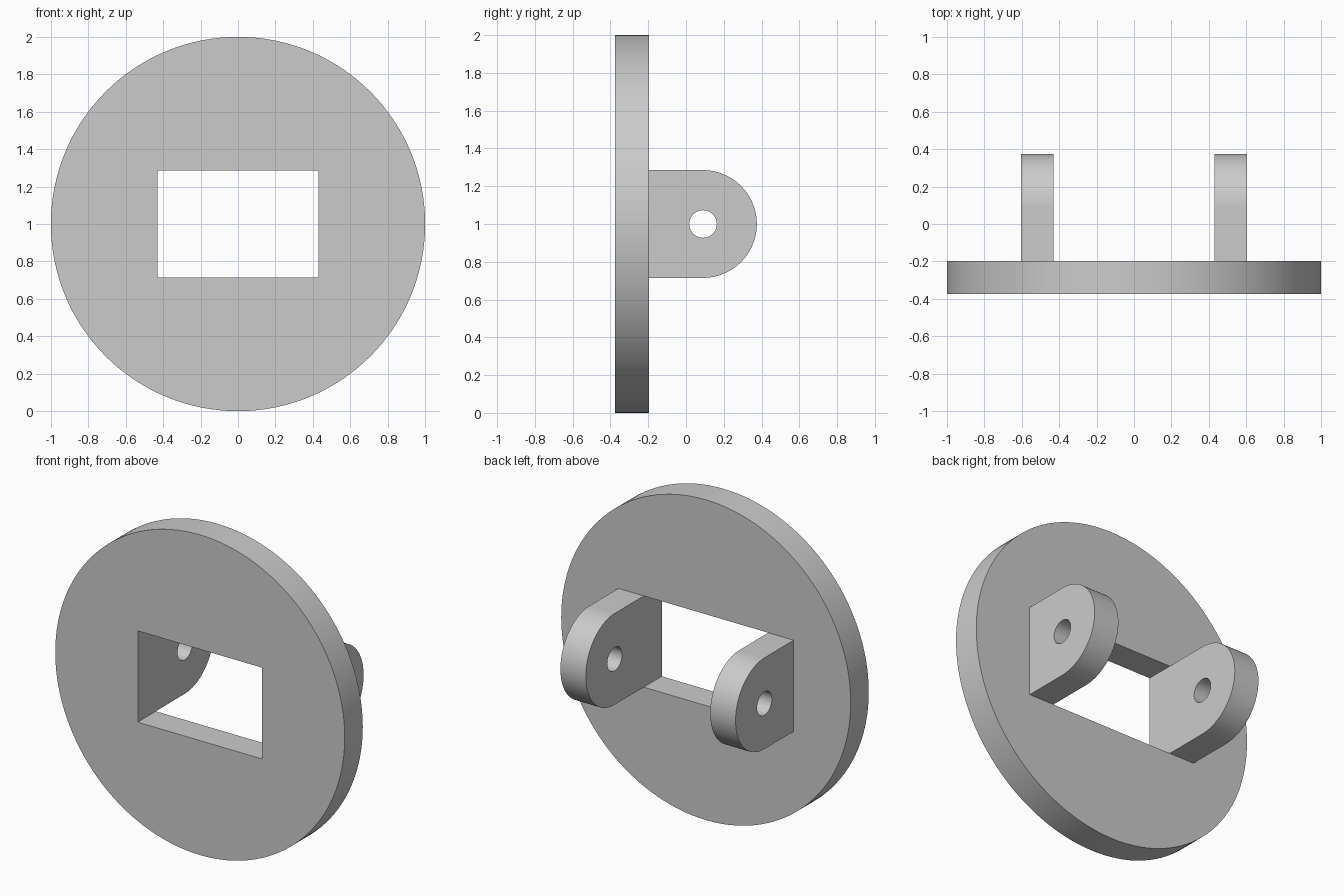
import bpy, bmesh
from math import sin, cos, pi, radians
from mathutils import Vector

if "Cube" in bpy.data.objects:
    bpy.data.objects.remove(bpy.data.objects["Cube"])

# Main dimensions
MID_Z = 1.0
FRONT_Y, BACK_Y = -0.375, -0.197
OPEN_X, LUG_X = 0.43, 0.605
LUG_R, PIN_Y, PIN_R = 0.285, 0.09, 0.073

grey = bpy.data.materials.new("light_grey")
grey.use_nodes = True
colour = (0.6, 0.6, 0.6, 1)
grey.diffuse_color = colour
grey.node_tree.nodes["Principled BSDF"].inputs["Base Color"].default_value = colour


def arc(cy, cz, r, start, end, n):
    """Points along an arc, as (across, up) pairs."""
    return [(cy + r * cos(start + (end - start) * i / n),
             cz + r * sin(start + (end - start) * i / n)) for i in range(n + 1)]


def prism(name, profile, place, depth):
    """Place a flat profile in space and extrude it along depth."""
    bm = bmesh.new()
    face = bm.faces.new([bm.verts.new(place(a, b)) for a, b in profile])
    ext = bmesh.ops.extrude_face_region(bm, geom=[face])
    moved = [v for v in ext["geom"] if isinstance(v, bmesh.types.BMVert)]
    bmesh.ops.translate(bm, verts=moved, vec=Vector(depth))
    bmesh.ops.recalc_face_normals(bm, faces=bm.faces)
    mesh = bpy.data.meshes.new(name)
    bm.to_mesh(mesh)
    bm.free()
    mesh.materials.append(grey)
    obj = bpy.data.objects.new(name, mesh)
    bpy.context.collection.objects.link(obj)
    return obj


def cut(obj, cutter):
    """Cut a hole, apply it and shade the curved walls smooth."""
    cutter.hide_render = True
    mod = obj.modifiers.new("hole", "BOOLEAN")
    mod.operation = "DIFFERENCE"
    mod.solver = "EXACT"
    mod.object = cutter
    bpy.ops.object.select_all(action="DESELECT")
    obj.select_set(True)
    bpy.context.view_layer.objects.active = obj
    bpy.ops.object.modifier_apply(modifier=mod.name)
    bpy.data.objects.remove(cutter)
    bpy.ops.object.shade_smooth_by_angle(angle=radians(30))


# Round plate with a rectangular opening
disc = prism("round_plate", arc(0, MID_Z, 1, 0, 2 * pi, 128)[:-1],
             lambda a, b: (a, FRONT_Y, b), (0, BACK_Y - FRONT_Y, 0))
low, high = MID_Z - LUG_R, MID_Z + LUG_R
window = [(-OPEN_X, low), (OPEN_X, low), (OPEN_X, high), (-OPEN_X, high)]
cut(disc, prism("opening_cutter", window, lambda a, b: (a, -0.6, b), (0, 0.6, 0)))

# Two rounded lugs with pin holes, standing on the back of the plate
lug_profile = [(BACK_Y, low)] + arc(PIN_Y, MID_Z, LUG_R, -pi / 2, pi / 2, 48) + [(BACK_Y, high)]
pin_profile = arc(PIN_Y, MID_Z, PIN_R, 0, 2 * pi, 48)[:-1]
for side, name in ((1, "left_lug"), (-1, "right_lug")):
    lug = prism(name, lug_profile, lambda a, b: (side * OPEN_X, a, b),
                (side * (LUG_X - OPEN_X), 0, 0))
    cut(lug, prism("pin_cutter", pin_profile, lambda a, b: (side * 0.3, a, b),
                   (side * 0.5, 0, 0)))
